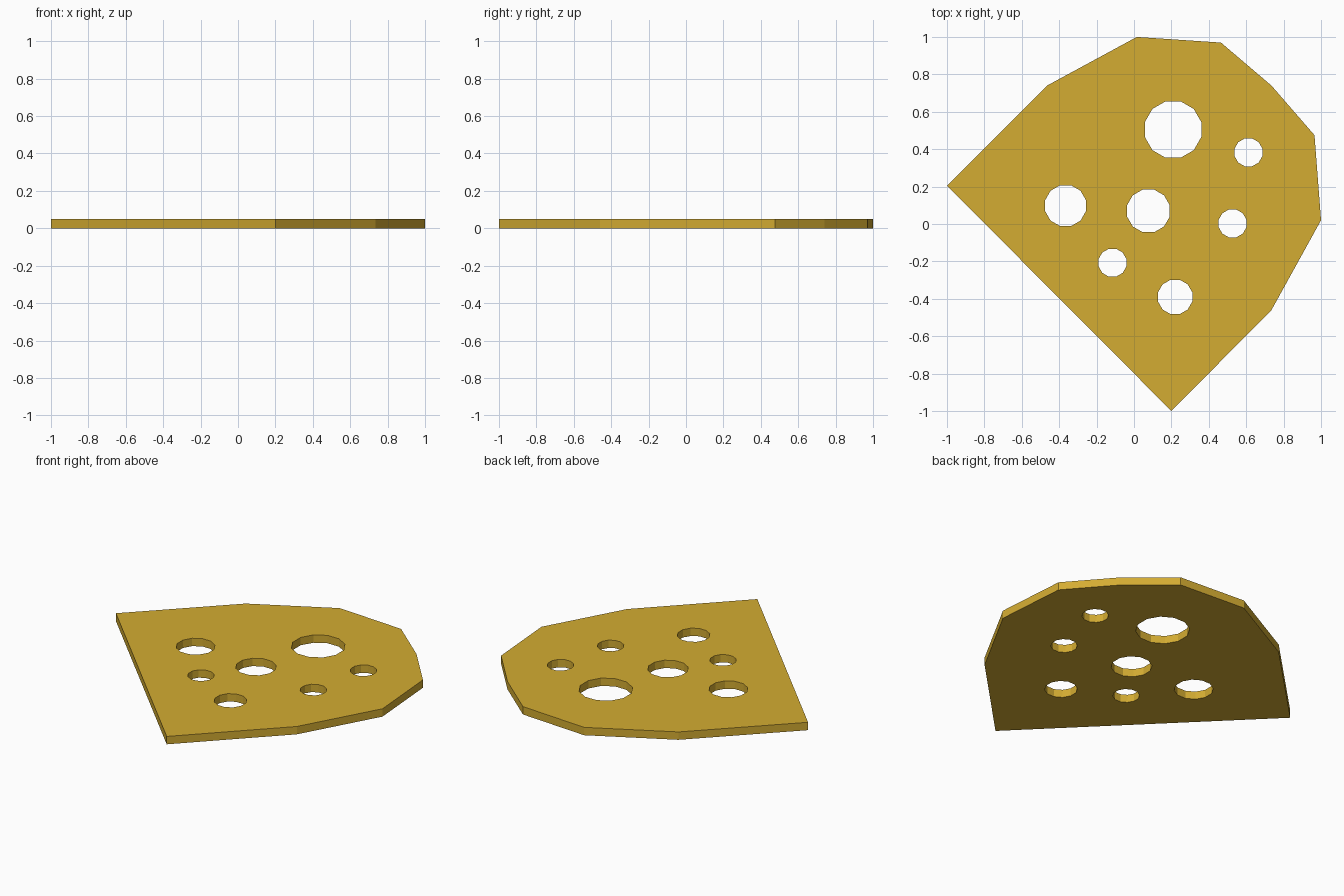
import bpy, math

if "Cube" in bpy.data.objects:
    bpy.data.objects.remove(bpy.data.objects["Cube"])

THICK = 0.05

# plate outline, counter-clockwise from the right
OUTLINE = [(1.0, 0.02), (0.965, 0.475), (0.735, 0.74), (0.465, 0.97), (0.015, 1.0),
           (-0.465, 0.74), (-1.0, 0.205), (0.2, -1.0), (0.735, -0.46)]
# round holes: x, y, radius
HOLES = [(0.209, 0.505, 0.156), (-0.366, 0.098, 0.113), (0.077, 0.07, 0.118),
         (-0.115, -0.207, 0.077), (0.22, -0.39, 0.095), (0.527, 0.003, 0.077),
         (0.612, 0.383, 0.077)]


def ring(x, y, r, sides=12):
    angles = [math.radians(15) + math.tau * i / sides for i in range(sides)]
    return [(x + r * math.cos(a), y + r * math.sin(a)) for a in angles]


# filled 2D curve: the inner loops become holes
curve = bpy.data.curves.new("plate_profile", 'CURVE')
curve.dimensions = '2D'
curve.fill_mode = 'BOTH'
curve.extrude = THICK / 2
for loop in [OUTLINE] + [ring(*h) for h in HOLES]:
    spline = curve.splines.new('POLY')
    spline.points.add(len(loop) - 1)
    for p, (x, y) in zip(spline.points, loop):
        p.co = (x, y, 0, 1)
    spline.use_cyclic_u = True

gold = bpy.data.materials.new("mustard yellow")
gold.diffuse_color = (0.658, 0.413, 0.032, 1)
gold.use_nodes = True
gold.node_tree.nodes["Principled BSDF"].inputs["Base Color"].default_value = gold.diffuse_color
curve.materials.append(gold)

# convert the profile to a flat-shaded mesh plate
plate = bpy.data.objects.new("perforated_plate", curve)
bpy.context.collection.objects.link(plate)
plate.location.z = THICK / 2
bpy.context.view_layer.objects.active = plate
plate.select_set(True)
bpy.ops.object.convert(target='MESH')
plate = bpy.context.object
bpy.ops.object.shade_flat()

# weld caps to walls and make normals point outward
bpy.ops.object.mode_set(mode='EDIT')
bpy.ops.mesh.select_all(action='SELECT')
bpy.ops.mesh.remove_doubles(threshold=0.0005)
bpy.ops.mesh.normals_make_consistent(inside=False)
bpy.ops.object.mode_set(mode='OBJECT')
